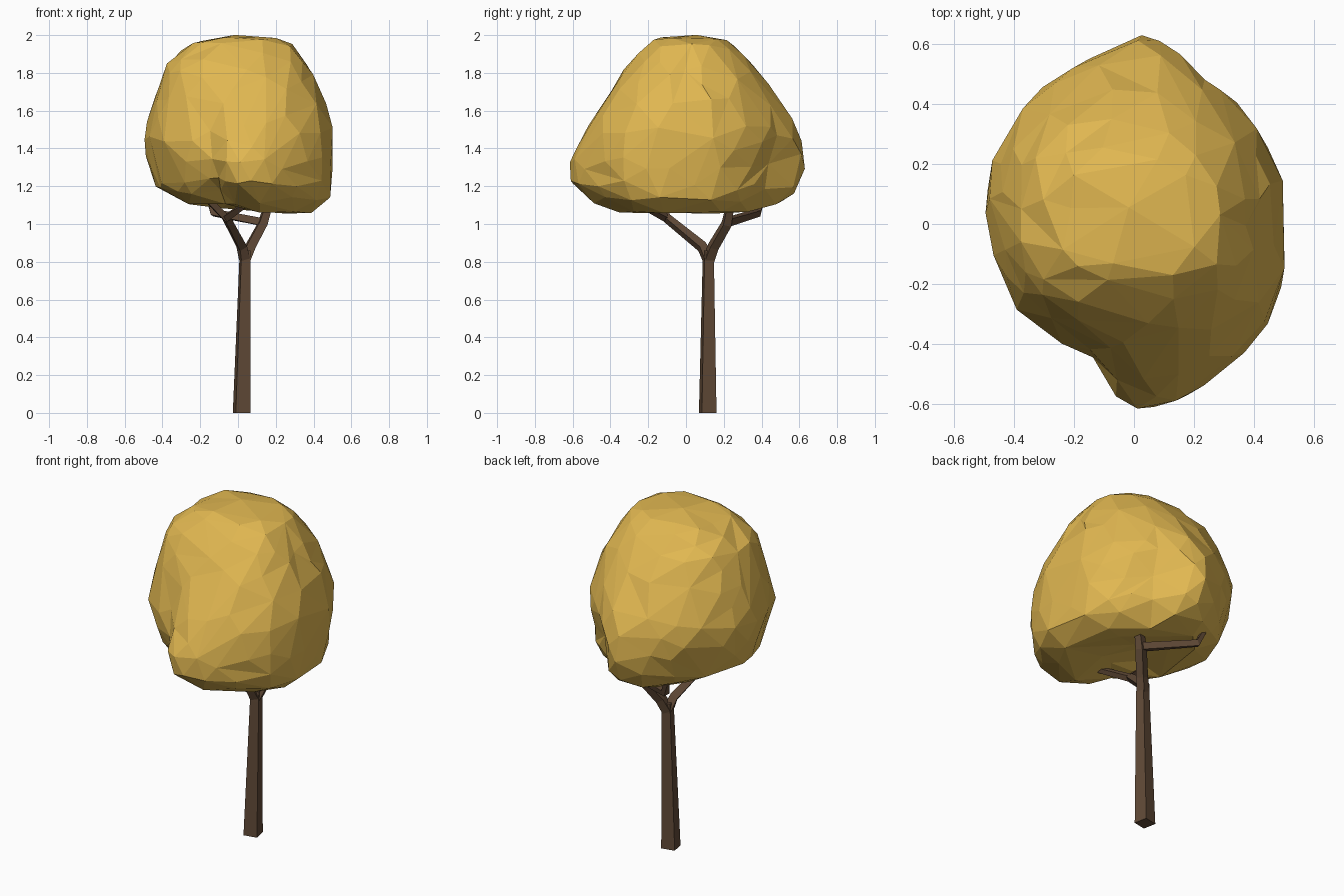
import bpy, bmesh, math, random
from mathutils import Vector

if "Cube" in bpy.data.objects:
    bpy.data.objects.remove(bpy.data.objects["Cube"])

random.seed(4)


def material(name, rgb):
    m = bpy.data.materials.new(name)
    m.diffuse_color = (*rgb, 1)
    m.use_nodes = True
    m.node_tree.nodes["Principled BSDF"].inputs["Base Color"].default_value = m.diffuse_color
    return m


def add_object(name, bm, mat):
    bmesh.ops.recalc_face_normals(bm, faces=bm.faces)
    me = bpy.data.meshes.new(name)
    bm.to_mesh(me)
    bm.free()
    me.materials.append(mat)
    ob = bpy.data.objects.new(name, me)
    bpy.context.collection.objects.link(ob)
    return ob


bark = material("dark brown bark", (0.118, 0.068, 0.038))
gold = material("golden foliage", (0.75, 0.475, 0.082))


# Square tapered limb along a path of (x, y, z, width)
def limb(name, path):
    bm = bmesh.new()
    pts = [Vector(p[:3]) for p in path]
    ref = Vector((math.sin(0.2), -math.cos(0.2), 0))
    rings = []
    for i, p in enumerate(pts):
        d = (pts[min(i + 1, len(pts) - 1)] - pts[max(i - 1, 0)]).normalized()
        if i == 0 and abs(p.z) < 1e-6:
            d = Vector((0, 0, 1))
        side = d.cross(ref).normalized()
        up = side.cross(d)
        w = path[i][3] / 2
        rings.append([bm.verts.new(p + side * a * w + up * b * w)
                      for a, b in ((1, 1), (-1, 1), (-1, -1), (1, -1))])
    for r, q in zip(rings, rings[1:]):
        for k in range(4):
            bm.faces.new((r[k], r[(k + 1) % 4], q[(k + 1) % 4], q[k]))
    bm.faces.new(rings[0])
    bm.faces.new(rings[-1])
    add_object(name, bm, bark)


limb("trunk", [(0.019, 0.115, 0, 0.079), (0.037, 0.118, 0.8, 0.051), (0.037, 0.12, 0.86, 0.05)])
limb("front_branch", [(0.036, 0.12, 0.81, 0.05), (0.02, 0.085, 0.88, 0.044),
                      (-0.06, -0.10, 1.03, 0.036), (-0.16, -0.15, 1.13, 0.03)])
limb("front_twig", [(-0.065, -0.10, 1.03, 0.034), (0.05, -0.25, 1.11, 0.026)])
limb("back_branch", [(0.036, 0.12, 0.81, 0.05), (0.065, 0.145, 0.88, 0.047),
                     (0.13, 0.215, 1.0, 0.044), (0.17, 0.24, 1.13, 0.036)])
limb("back_twig", [(0.13, 0.22, 1.01, 0.04), (-0.13, 0.38, 1.06, 0.034),
                   (-0.15, 0.40, 1.13, 0.026)])

# Crown: plan outline seen from above
outline = [(0.03, 0.63), (0.1, 0.615), (0.2, 0.46), (0.28, 0.4), (0.43, 0.26), (0.48, 0.15),
           (0.49, 0), (0.5, -0.22), (0.42, -0.37), (0.35, -0.44), (0.06, -0.62), (-0.02, -0.6),
           (-0.13, -0.42), (-0.28, -0.34), (-0.46, -0.08), (-0.5, 0.1), (-0.41, 0.3),
           (-0.35, 0.37), (-0.2, 0.5), (-0.05, 0.6)]
polar = sorted((math.atan2(y / 0.625, x / 0.5), math.hypot(x / 0.5, y / 0.625)) for x, y in outline)
polar = ([(polar[-1][0] - math.tau, polar[-1][1])] + polar
         + [(polar[0][0] + math.tau, polar[0][1])])

# Crown profile: parameter, height, left, right, front and back reach
profile = [(0, 2.0, 0, 0, 0, 0), (.09, 1.985, .13, .22, .16, .2), (.18, 1.95, .27, .30, .21, .26),
           (.28, 1.85, .38, .37, .31, .36), (.40, 1.67, .455, .465, .43, .49),
           (.52, 1.48, .50, .50, .55, .615), (.62, 1.33, .485, .495, .63, .625),
           (.70, 1.21, .445, .495, .61, .60), (.77, 1.125, .39, .475, .52, .54),
           (.84, 1.065, .31, .40, .42, .43), (.89, 1.06, .22, .30, .30, .30),
           (1, 1.12, 0, 0, 0, 0)]


def lookup(table, t):
    for a, b in zip(table, table[1:]):
        if t <= b[0]:
            break
    f = min(1, max(0, (t - a[0]) / (b[0] - a[0])))
    return [p + (q - p) * f for p, q in zip(a[1:], b[1:])]


def clamp(t):
    return min(1, max(0, t))


bm = bmesh.new()
bmesh.ops.create_icosphere(bm, subdivisions=4, radius=1)
for v in bm.verts:
    s = math.acos(max(-1, min(1, v.co.z))) / math.pi
    ang = math.atan2(v.co.y, v.co.x)
    z, left, right, front, back = lookup(profile, s)
    r = lookup(polar, ang)[0]
    full = 0.96 + 0.10 * abs(math.sin(2 * ang))      # fuller, rounder upper crown
    r += (full - r) * min(0.85, clamp((z - 1.28) * 1.6))
    x, y = r * math.cos(ang), r * math.sin(ang)
    x *= right if x > 0 else left
    y *= back if y > 0 else front
    # underside rises to the left
    low = clamp((1.22 - z) / 0.13)
    z += low * 0.045 * clamp((0.12 - x) / 0.2) * clamp((0.5 - y) / 0.3)
    # notch between the front bulge and the left side
    z += 0.07 * math.exp(-((x + 0.13) ** 2 + (y + 0.40) ** 2 + (z - 1.12) ** 2) / 0.009)
    # gentle lumps
    lump = 0.012 * (math.sin(11 * x + 2) * math.sin(9 * y + 1) + math.sin(12 * z + 7 * x))
    n = Vector((x, y, z))
    if math.hypot(x, y) > 0.2 and 1.25 < z < 1.9:
        n.x *= 1 + lump
        n.y *= 1 + lump
    n.x, n.y = max(-.5, min(.5, n.x)), max(-.628, min(.632, n.y))
    v.co = n + Vector([random.uniform(-.006, .006) for _ in range(3)])
crown = add_object("foliage_crown", bm, gold)
dec = crown.modifiers.new("facets", 'DECIMATE')
dec.ratio = 320 / len(crown.data.polygons)
